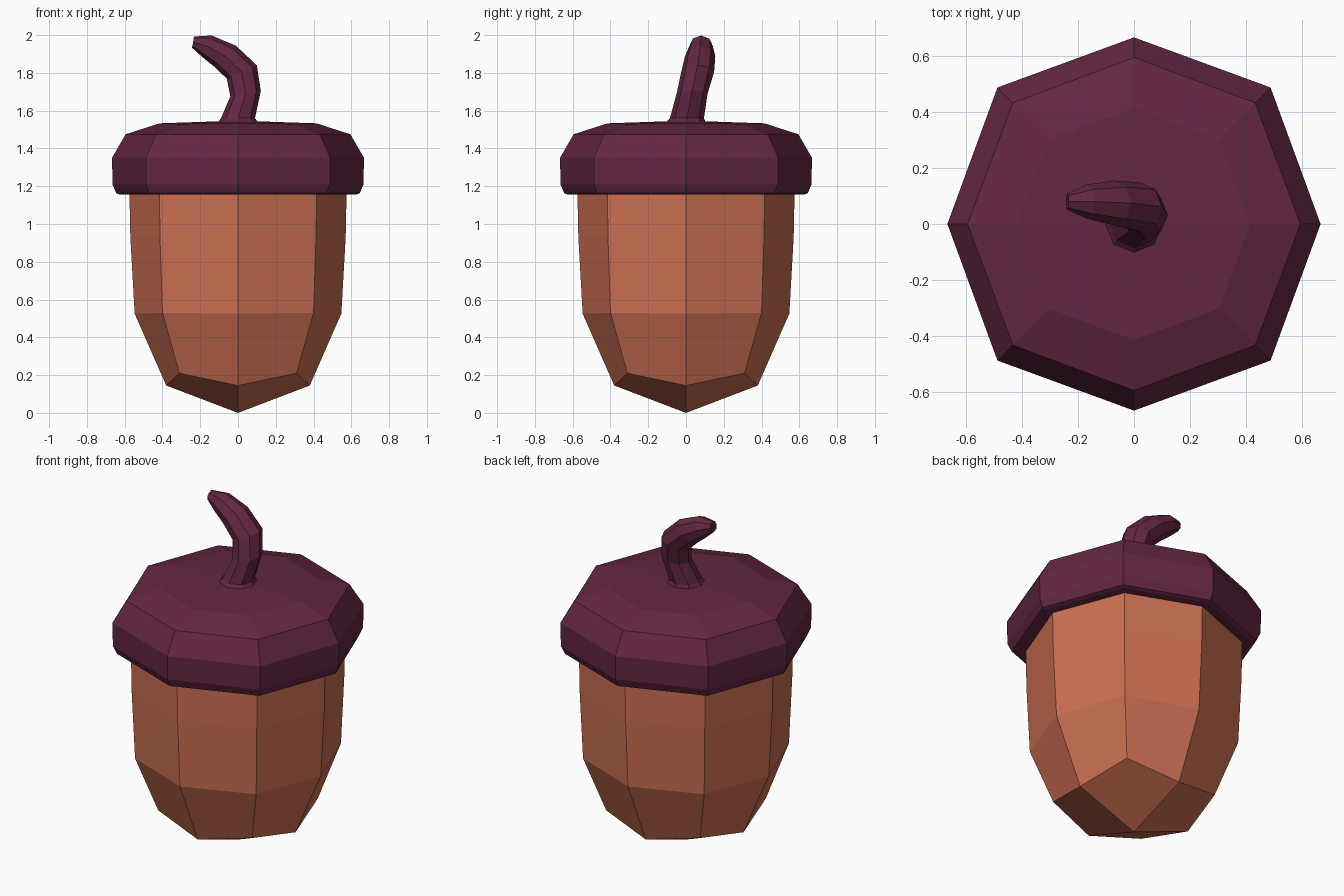
import bpy, bmesh, math
from mathutils import Vector

if "Cube" in bpy.data.objects:
    bpy.data.objects.remove(bpy.data.objects["Cube"])


def material(name, rgb):
    m = bpy.data.materials.new(name)
    m.diffuse_color = (*rgb, 1)
    m.use_nodes = True
    m.node_tree.nodes["Principled BSDF"].inputs["Base Color"].default_value = m.diffuse_color
    return m


def finish(bm, name, mat):
    bmesh.ops.recalc_face_normals(bm, faces=bm.faces[:])
    me = bpy.data.meshes.new(name)
    bm.to_mesh(me)
    bm.free()
    me.materials.append(mat)
    ob = bpy.data.objects.new(name, me)
    bpy.context.collection.objects.link(ob)
    return ob


def bridge(bm, a, b):
    n = len(a)
    for i in range(n):
        bm.faces.new((a[i], a[(i + 1) % n], b[(i + 1) % n], b[i]))


def octagon_rings(bm, profile):
    """profile rows: axis radius, axis z, diagonal x=y, diagonal z"""
    rings = []
    for ra, za, d, zd in profile:
        ring = []
        for i in range(8):
            a = i * math.pi / 4
            r, z = (d * math.sqrt(2), zd) if i % 2 else (ra, za)
            ring.append(bm.verts.new((r * math.cos(a), r * math.sin(a), z)))
        rings.append(ring)
    for a, b in zip(rings, rings[1:]):
        bridge(bm, a, b)
    return rings


def quad_pole(bm, ring, z):
    """Close an octagon with four quads meeting at a centre point."""
    c = bm.verts.new((0, 0, z))
    for i in range(0, 8, 2):
        bm.faces.new((c, ring[i], ring[i + 1], ring[(i + 2) % 8]))


brown = material("nut brown", (0.60, 0.16, 0.085))
plum = material("dark plum", (0.125, 0.02, 0.055))

# Nut body
bm = bmesh.new()
rings = octagon_rings(bm, [
    (0.38, 0.145, 0.31, 0.21),
    (0.547, 0.525, 0.40, 0.53),
    (0.57, 0.93, 0.413, 0.93),
    (0.575, 1.17, 0.416, 1.17)])
quad_pole(bm, rings[0], 0)
quad_pole(bm, rings[-1], 1.17)
finish(bm, "nut", brown)

# Cap with rounded rim and shallow dome
bm = bmesh.new()
rings = octagon_rings(bm, [
    (0.56, 1.157, 0.405, 1.157),
    (0.625, 1.155, 0.455, 1.155),
    (0.645, 1.163, 0.47, 1.163),
    (0.664, 1.21, 0.486, 1.21),
    (0.667, 1.35, 0.488, 1.35),
    (0.595, 1.475, 0.433, 1.475),
    (0.415, 1.533, 0.303, 1.53)])
quad_pole(bm, rings[0], 1.157)
quad_pole(bm, rings[-1], 1.547)
finish(bm, "cap", plum)

# Bent stem: centre, radius, tilt of the section in the xz plane (degrees)
path = [((0, 0, 1.54), 0.105, 0),
        ((0, 0.005, 1.56), 0.09, 0),
        ((0.04, 0.032, 1.69), 0.082, 10),
        ((0.02, 0.062, 1.805), 0.087, 24),
        ((-0.07, 0.075, 1.89), 0.08, 42),
        ((-0.165, 0.08, 1.942), 0.062, 65),
        ((-0.238, 0.08, 1.963), 0.03, 80)]
bm = bmesh.new()
rings = []
for c, r, tilt in path:
    t = math.radians(tilt)
    u, v = Vector((math.cos(t), 0, math.sin(t))), Vector((0, 1, 0))
    rings.append([bm.verts.new(Vector(c) + r * (u * math.cos(k * math.pi / 4) + v * math.sin(k * math.pi / 4)))
                  for k in range(8)])
for a, b in zip(rings, rings[1:]):
    bridge(bm, a, b)
bm.faces.new(rings[0])
bm.faces.new(rings[-1])
finish(bm, "stem", plum)
